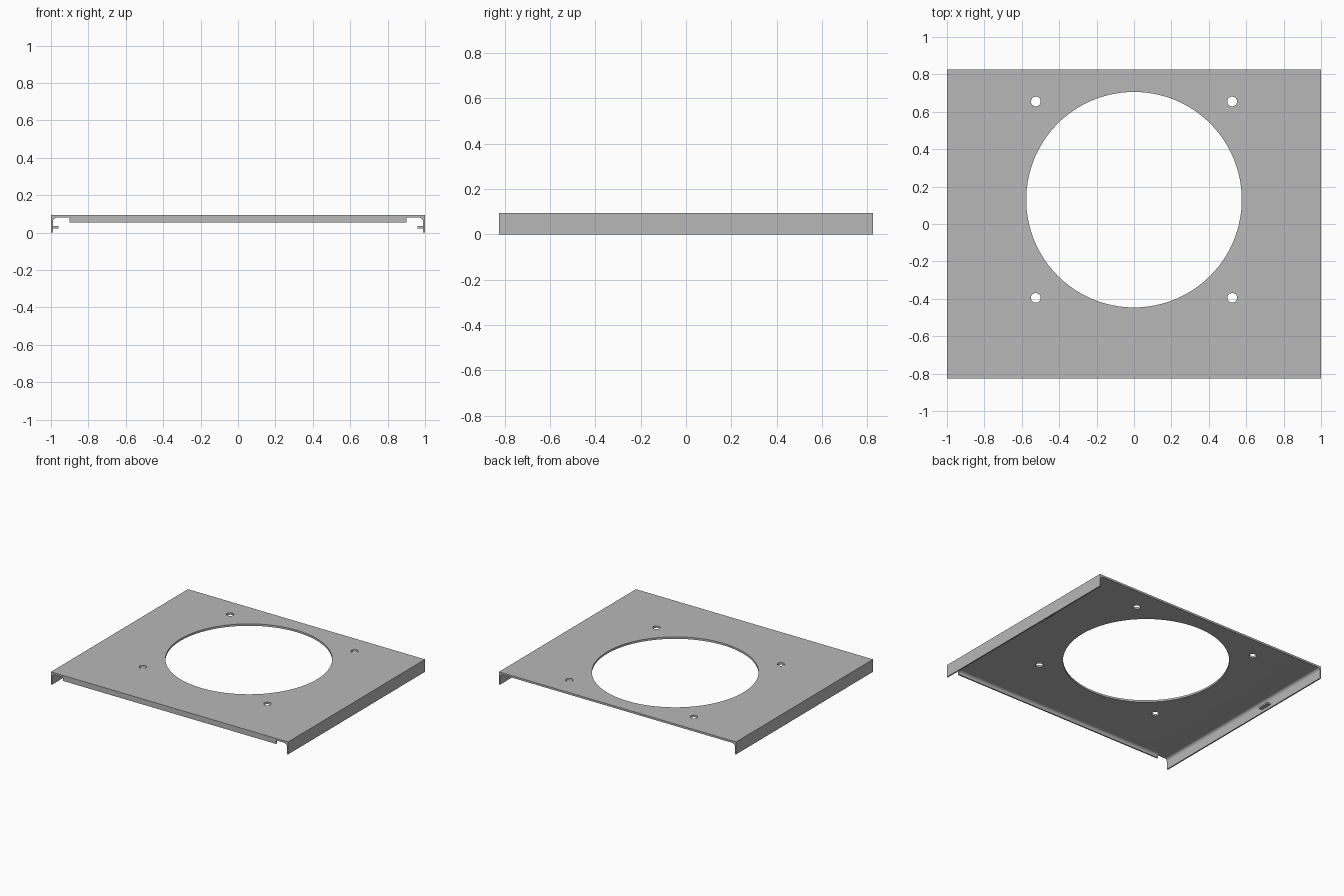
import bpy, bmesh, math
from mathutils import Vector

cube = bpy.data.objects.get("Cube")
if cube:
    bpy.data.objects.remove(cube, do_unlink=True)

HALF_W, HALF_D, TOP = 1.0, 0.825, 0.095
SHEET, WALL, BEND = 0.015, 0.01, 0.022
UNDER = TOP - SHEET
HOLE_Y = 0.13

grey = bpy.data.materials.new("sheet_grey")
grey.use_nodes = True
colour = (0.48, 0.48, 0.48, 1)
grey.diffuse_color = colour
grey.node_tree.nodes["Principled BSDF"].inputs["Base Color"].default_value = colour


def extrude(name, points, offset):
    """Solid made by sweeping a closed outline along an offset."""
    bm = bmesh.new()
    face = bm.faces.new([bm.verts.new(p) for p in points])
    swept = bmesh.ops.extrude_face_region(bm, geom=[face])["geom"]
    verts = [v for v in swept if isinstance(v, bmesh.types.BMVert)]
    bmesh.ops.translate(bm, verts=verts, vec=Vector(offset))
    bmesh.ops.recalc_face_normals(bm, faces=bm.faces[:])
    mesh = bpy.data.meshes.new(name)
    bm.to_mesh(mesh)
    bm.free()
    mesh.materials.append(grey)
    obj = bpy.data.objects.new(name, mesh)
    bpy.context.collection.objects.link(obj)
    return obj


def inner_bend(wall, radius, steps=6):
    """Arc from a wall's inner face up to the sheet underside."""
    return [(wall - radius + radius * math.cos(a), UNDER - radius + radius * math.sin(a))
            for a in (i * math.pi / 2 / steps for i in range(steps + 1))]


def select_only(obj):
    bpy.ops.object.select_all(action="DESELECT")
    obj.select_set(True)
    bpy.context.view_layer.objects.active = obj


def punch(target, x, y, radius, sides):
    """Cut a round hole through the sheet."""
    bpy.ops.mesh.primitive_cylinder_add(vertices=sides, radius=radius, depth=0.5, location=(x, y, TOP))
    cutter = bpy.context.object
    cutter.name = "hole_cutter"
    cutter.hide_render = True
    mod = target.modifiers.new("hole", "BOOLEAN")
    mod.operation, mod.solver, mod.object = "DIFFERENCE", "EXACT", cutter
    select_only(target)
    bpy.ops.object.modifier_apply(modifier=mod.name)
    bpy.data.objects.remove(cutter, do_unlink=True)


# Top sheet with both folded side flanges
half = [(HALF_W, TOP), (HALF_W, 0), (HALF_W - WALL, 0)] + inner_bend(HALF_W - WALL, BEND)
outline = half + [(-x, z) for x, z in reversed(half)]
panel = extrude("folded_panel", [(x, -HALF_D, z) for x, z in outline], (0, 2 * HALF_D, 0))

# Large round opening and four fixing holes
punch(panel, 0, HOLE_Y, 0.576, 128)
for sx in (-1, 1):
    for sy in (-1, 1):
        punch(panel, sx * 0.525, HOLE_Y + sy * 0.525, 0.026, 32)

# Short front lip, set in from the side flanges
lip_profile = [(HALF_D, UNDER), (HALF_D, 0.053), (HALF_D - WALL, 0.053)]
lip_profile += inner_bend(HALF_D - WALL, 0.02)
lip = extrude("front_lip", [(-0.9, -d, z) for d, z in lip_profile], (1.8, 0, 0))

# Small tabs inside the side flanges
parts = [panel, lip]
for side, sx in (("left", 1), ("right", -1)):
    edges = [(0.96, 0.2), (0.992, 0.2), (0.992, 0.29), (0.96, 0.29)]
    parts.append(extrude(side + "_tab", [(sx * x, y, 0.022) for x, y in edges], (0, 0, 0.012)))

for obj in parts:
    select_only(obj)
    bpy.ops.object.shade_smooth_by_angle(angle=math.radians(30))
